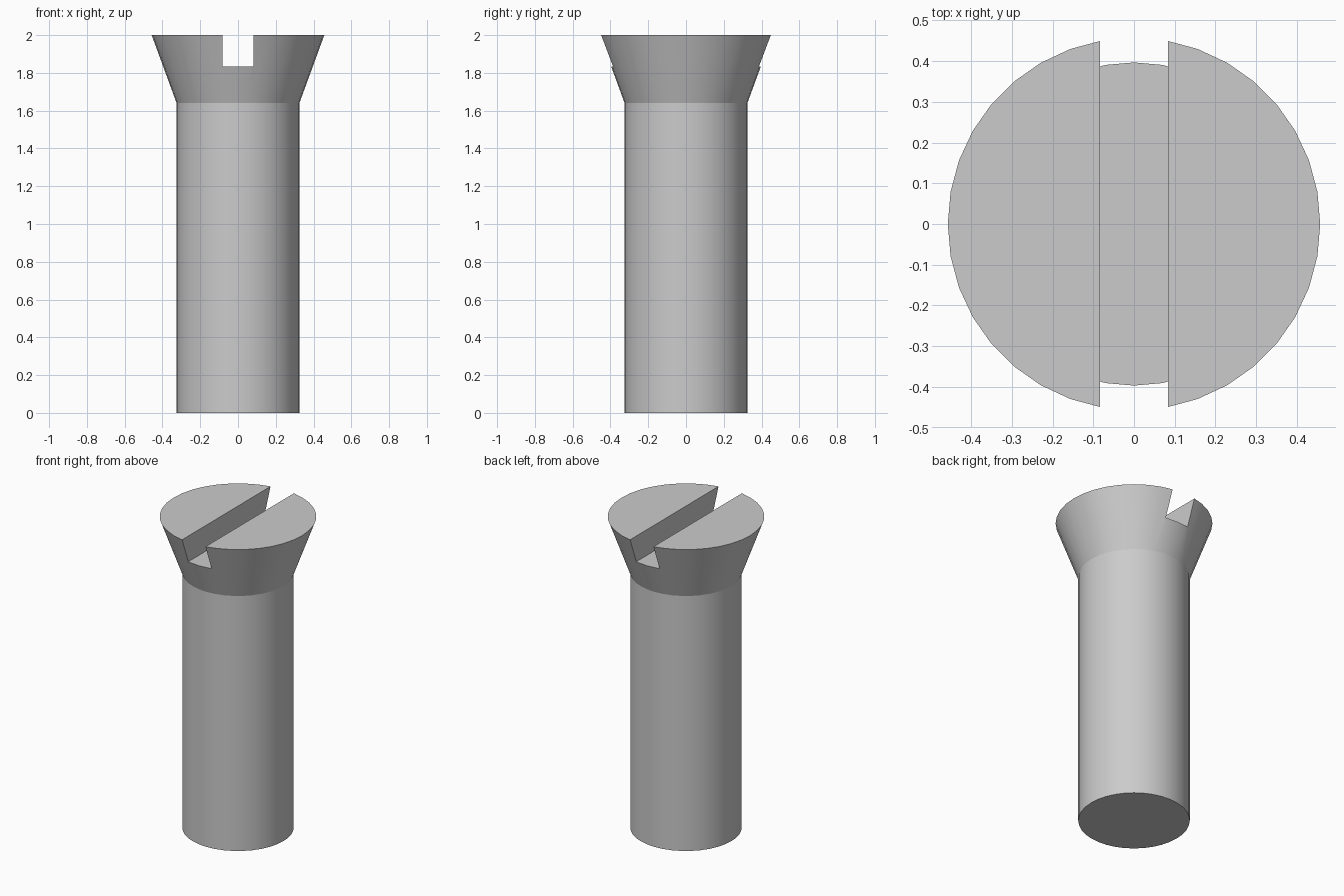
import bpy
import bmesh
from math import radians, sin, cos, tau

SIDES = 36
SHAFT_R, HEAD_R = 0.325, 0.457
HEAD_Z, TOP_Z = 1.64, 2.0
SLOT_HALF, SLOT_Z = 0.083, 1.835

default = bpy.data.objects.get("Cube")
if default:
    bpy.data.objects.remove(default, do_unlink=True)

steel = bpy.data.materials.new("grey steel")
steel.use_nodes = True
colour = (0.6, 0.6, 0.6, 1)
steel.diffuse_color = colour
steel.node_tree.nodes["Principled BSDF"].inputs["Base Color"].default_value = colour


def add_object(name, bm):
    bmesh.ops.recalc_face_normals(bm, faces=bm.faces)
    mesh = bpy.data.meshes.new(name)
    bm.to_mesh(mesh)
    bm.free()
    mesh.materials.append(steel)
    obj = bpy.data.objects.new(name, mesh)
    bpy.context.collection.objects.link(obj)
    return obj


# Shaft and countersunk head as one closed turned body
bm = bmesh.new()
rings = []
for r, z in [(SHAFT_R, 0), (SHAFT_R, HEAD_Z), (HEAD_R, TOP_Z)]:
    rings.append([bm.verts.new((r * cos(tau * i / SIDES), r * sin(tau * i / SIDES), z))
                  for i in range(SIDES)])
for low, high in zip(rings, rings[1:]):
    for i in range(SIDES):
        j = (i + 1) % SIDES
        bm.faces.new((low[i], low[j], high[j], high[i]))
bm.faces.new(rings[0][::-1])
bm.faces.new(rings[-1])
screw = add_object("slotted_screw", bm)

# Straight driver slot, open at the front and back
bm = bmesh.new()
bmesh.ops.create_cube(bm, size=1)
height = 0.4
for v in bm.verts:
    v.co.x *= SLOT_HALF * 2
    v.co.y *= 2
    v.co.z = SLOT_Z + (v.co.z + 0.5) * height
cutter = add_object("slot_cutter", bm)
cutter.hide_render = True

slot = screw.modifiers.new("driver slot", "BOOLEAN")
slot.operation = "DIFFERENCE"
slot.solver = "EXACT"
slot.object = cutter

bpy.ops.object.select_all(action="DESELECT")
screw.select_set(True)
bpy.context.view_layer.objects.active = screw
bpy.ops.object.modifier_apply(modifier=slot.name)
bpy.data.objects.remove(cutter, do_unlink=True)

# Smooth round walls, crisp rims and slot edges
bpy.ops.object.shade_smooth_by_angle(angle=radians(15))
